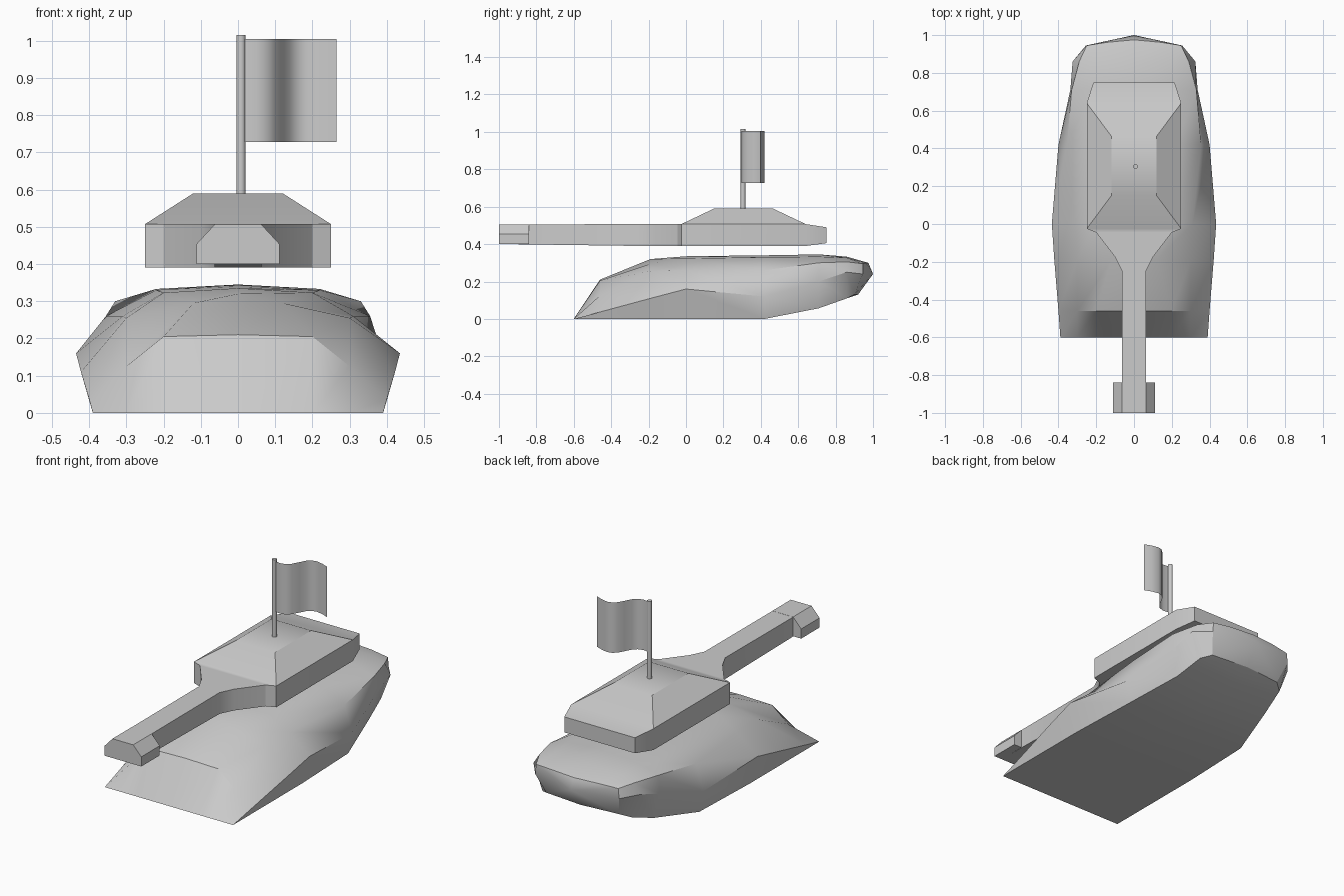
import bpy, bmesh, math
from mathutils import Vector

if "Cube" in bpy.data.objects:
    bpy.data.objects.remove(bpy.data.objects["Cube"])


def finish(name, bm, angle=30):
    bmesh.ops.remove_doubles(bm, verts=bm.verts, dist=1e-5)
    bmesh.ops.recalc_face_normals(bm, faces=bm.faces)
    me = bpy.data.meshes.new(name)
    bm.to_mesh(me)
    bm.free()
    ob = bpy.data.objects.new(name, me)
    bpy.context.collection.objects.link(ob)
    bpy.ops.object.select_all(action='DESELECT')
    ob.select_set(True)
    bpy.context.view_layer.objects.active = ob
    bpy.ops.object.shade_smooth_by_angle(angle=math.radians(angle))
    return ob


# Hull: half sections (top centre z, then x, z for deck, shoulder, widest, floor)
sections = [
    (-.60, .0, [(.20, .0), (.30, .0), (.39, .0), (.39, .0)]),
    (-.46, .21, [(.20, .205), (.30, .125), (.40, .037), (.39, .0)]),
    (-.19, .32, [(.12, .295), (.30, .255), (.422, .11), (.39, .0)]),
    (.0, .335, [(.20, .323), (.31, .26), (.435, .16), (.39, .0)]),
    (.42, .34, [(.22, .33), (.355, .26), (.40, .12), (.375, .0)]),
    (.71, .345, [(.22, .333), (.33, .30), (.337, .20), (.30, .057)]),
    (.86, .333, [(.21, .327), (.29, .305), (.325, .25), (.27, .11)]),
]
half_rings = []
for y, zc, pts in sections:
    half_rings.append([(0, y, zc)] + [(x, y, z) for x, z in pts] + [(0, y, pts[-1][1])])
# bowed rear ring
half_rings.append([(0, .975, .30), (.14, .962, .30), (.25, .945, .295),
                   (.255, .945, .24), (.22, .90, .13), (0, .92, .13)])

bm = bmesh.new()
rings = []
for half in half_rings:
    full = half + [(-x, y, z) for x, y, z in half[-2:0:-1]]
    rings.append([bm.verts.new(p) for p in full])
n = len(rings[0])
for a, b in zip(rings, rings[1:]):
    for i in range(n):
        j = (i + 1) % n
        bm.faces.new((a[i], a[j], b[j], b[i]))
tip = bm.verts.new((0, 1.0, .24))
for i in range(n):
    bm.faces.new((rings[-1][i], rings[-1][(i + 1) % n], tip))
finish("hull", bm)

# Turret with gun: half outline from muzzle to rear (x, y, bottom z, top z)
outline = [(.063, -.95, .40, .505), (.063, -.25, .39, .507), (.10, -.175, .39, .507),
           (.20, -.045, .39, .507), (.25, -.025, .39, .507),
           (.25, .64, .39, .507), (.215, .75, .405, .49)]
bm = bmesh.new()
quads = []
for x, y, zb, zt in outline:
    quads.append([bm.verts.new(p) for p in
                  ((-x, y, zb), (x, y, zb), (x, y, zt), (-x, y, zt))])
bm.faces.new(quads[0])
bm.faces.new(quads[-1])
for k, (a, b) in enumerate(zip(quads, quads[1:])):
    for i in range(4):
        if k == 4 and i == 2:
            continue  # the raised roof fills this gap
        j = (i + 1) % 4
        bm.faces.new((a[i], a[j], b[j], b[i]))
f, r = quads[4], quads[5]
rim = [f[3], f[2], r[2], r[3]]
roof = [bm.verts.new(p) for p in
        ((-.12, .15, .59), (.12, .15, .59), (.12, .465, .59), (-.12, .465, .59))]
for i in range(4):
    j = (i + 1) % 4
    bm.faces.new((rim[i], rim[j], roof[j], roof[i]))
bm.faces.new(roof)
finish("turret_and_gun", bm)

# Muzzle block: chamfered profile pushed along y
bm = bmesh.new()
prof = [(-.112, .40), (.112, .40), (.112, .453), (.063, .506), (-.063, .506), (-.112, .453)]
face = bm.faces.new([bm.verts.new((x, -1.0, z)) for x, z in prof])
ext = bmesh.ops.extrude_face_region(bm, geom=[face], use_keep_orig=True)
bmesh.ops.translate(bm, vec=Vector((0, .16, 0)),
                    verts=[v for v in ext["geom"] if isinstance(v, bmesh.types.BMVert)])
finish("muzzle", bm)

# Flag pole
bm = bmesh.new()
bmesh.ops.create_cone(bm, cap_ends=True, segments=12, radius1=.0125, radius2=.0125, depth=.455)
bmesh.ops.translate(bm, verts=bm.verts, vec=Vector((.008, .305, .7875)))
finish("flag_pole", bm, 40)

# Flag: thin waving sheet
wave = [(.012, .302), (.05, .297), (.08, .305), (.10, .325), (.12, .362), (.138, .395),
        (.16, .414), (.185, .42), (.225, .412), (.265, .396)]
bm = bmesh.new()
cols = [[bm.verts.new((x, y, z)) for z in (.728, 1.005)] for x, y in wave]
for a, b in zip(cols, cols[1:]):
    bm.faces.new((a[0], b[0], b[1], a[1]))
finish("flag", bm, 60)
